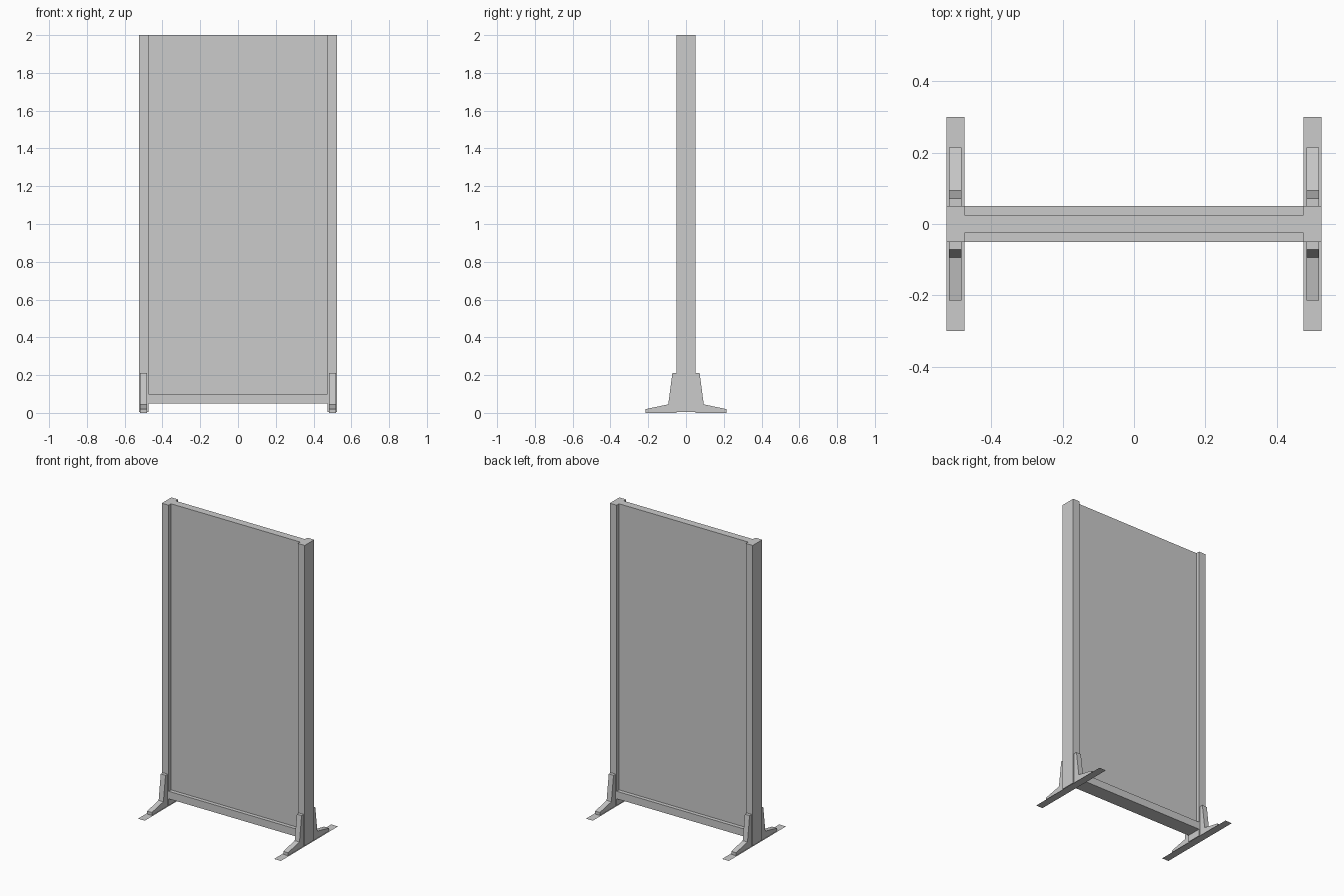
import bpy

if "Cube" in bpy.data.objects:
    bpy.data.objects.remove(bpy.data.objects["Cube"])

def make(name, verts, faces):
    mesh = bpy.data.meshes.new(name)
    mesh.from_pydata(verts, [], faces)
    obj = bpy.data.objects.new(name, mesh)
    bpy.context.collection.objects.link(obj)
    return obj

def prism(name, profile, x0, x1):
    """Extrude a counter-clockwise (y, z) profile along x."""
    n = len(profile)
    verts = [(x, y, z) for x in (x0, x1) for y, z in profile]
    faces = [tuple(reversed(range(n))), tuple(range(n, 2 * n))]
    faces += [(i, (i + 1) % n, n + (i + 1) % n, n + i) for i in range(n)]
    return make(name, verts, faces)

def box(name, x0, x1, half_y, z0, z1):
    return prism(name, [(-half_y, z0), (half_y, z0), (half_y, z1), (-half_y, z1)], x0, x1)

# Panel and bottom rail
box("panel", -0.475, 0.475, 0.025, 0.1, 2.0)
box("bottom_rail", -0.475, 0.475, 0.05, 0.05, 0.1)

# Foot bracket profile, back side
bracket = [(0.05, 0.0), (0.214, 0.0), (0.214, 0.02), (0.094, 0.045),
           (0.072, 0.212), (0.05, 0.212)]
bracket_front = [(-y, z) for y, z in reversed(bracket)]

for side, c in (("left", -0.5), ("right", 0.5)):
    # Upright post
    box(f"{side}_post", c - 0.025, c + 0.025, 0.05, 0.005, 2.0)
    # Thin floor plate, a single sheet facing down
    make(f"{side}_foot_plate",
         [(c - 0.025, -0.3, 0), (c - 0.025, 0.3, 0), (c + 0.025, 0.3, 0), (c + 0.025, -0.3, 0)],
         [(0, 1, 2, 3)])
    # Brackets on both sides of the post
    prism(f"{side}_back_bracket", bracket, c - 0.0175, c + 0.0175)
    prism(f"{side}_front_bracket", bracket_front, c - 0.0175, c + 0.0175)
